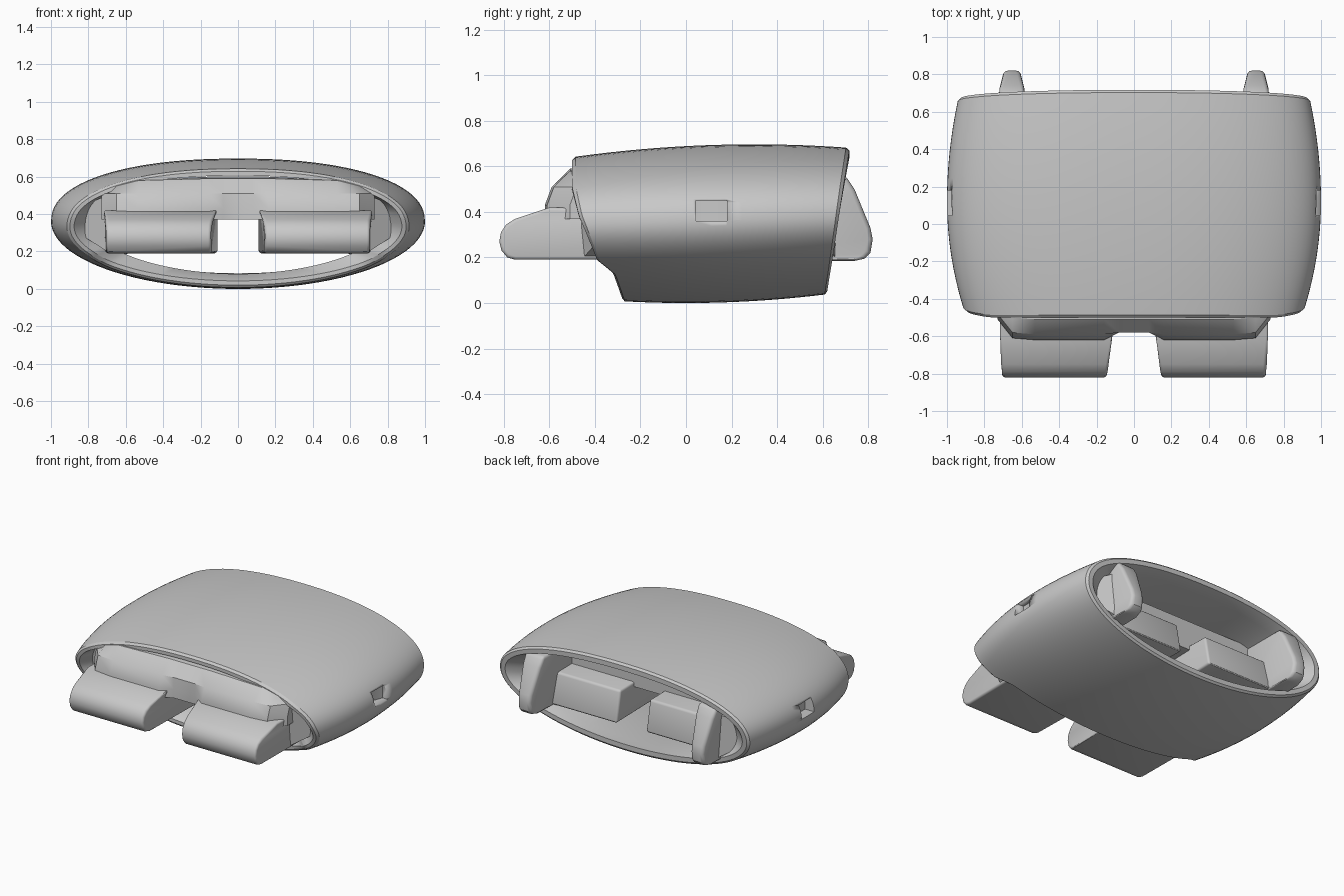
import bpy, bmesh, math

if "Cube" in bpy.data.objects:
    bpy.data.objects.remove(bpy.data.objects["Cube"])

grey = bpy.data.materials.new("warm_grey")
grey.use_nodes = True
grey.diffuse_color = (0.58, 0.58, 0.58, 1)
grey.node_tree.nodes["Principled BSDF"].inputs["Base Color"].default_value = (0.58, 0.58, 0.58, 1)


def finish(name, bm, bevel=0.0):
    bmesh.ops.recalc_face_normals(bm, faces=bm.faces)
    mesh = bpy.data.meshes.new(name)
    bm.to_mesh(mesh)
    bm.free()
    mesh.materials.append(grey)
    ob = bpy.data.objects.new(name, mesh)
    bpy.context.collection.objects.link(ob)
    bpy.ops.object.select_all(action='DESELECT')
    ob.select_set(True)
    bpy.context.view_layer.objects.active = ob
    if bevel:
        mod = ob.modifiers.new("soft_edges", 'BEVEL')
        mod.width, mod.segments, mod.limit_method = bevel, 3, 'ANGLE'
        mod.angle_limit = math.radians(40)
        bpy.ops.object.modifier_apply(modifier=mod.name)
    bpy.ops.object.shade_smooth_by_angle(angle=math.radians(32))
    return ob


def loft(bm, rings, cyclic=False):
    """Skin a list of equal rings with quads; cap the ends unless cyclic."""
    vs = [[bm.verts.new(p) for p in ring] for ring in rings]
    n = len(vs[0])
    for a, b in zip(vs, vs[1:] + vs[:1] if cyclic else vs[1:]):
        for i in range(n):
            j = (i + 1) % n
            bm.faces.new((a[i], a[j], b[j], b[i]))
    if not cyclic:
        bm.faces.new(vs[0])
        bm.faces.new(vs[-1])


def side_prism(name, profile, inner, outer, bevel=0.0):
    """Extrude a (y, z) profile across x; inner and outer give x from y."""
    bm = bmesh.new()
    loft(bm, [[(f(y), y, z) for y, z in profile] for f in (inner, outer)])
    return finish(name, bm, bevel)


def lookup(table, v):
    for (a, fa), (b, fb) in zip(table, table[1:]):
        if v <= b:
            return fa + (fb - fa) * max(0, (v - a) / (b - a))
    return table[-1][1]


def rounded(ang, power):
    """Unit superellipse point; power below 1 gives fuller shoulders."""
    c, s = math.cos(ang), math.sin(ang)
    return math.copysign(abs(c) ** power, c), math.copysign(abs(s) ** power, s)


# Outer shell: barrelled oval tube with raked ends and full upper shoulders
FRONT = [(0, -.28), (.12, -.32), (.18, -.39), (.4, -.47), (.55, -.5), (.7, -.5)]
BACK = [(0, .62), (.2, .65), (.5, .69), (.7, .718)]
SIDES, STEPS = 96, 16


def shell_point(t, ang, inset=0.0):
    c, s = rounded(ang, .9 if math.sin(ang) > 0 else 1)
    level = .36 + (.335 if s > 0 else .36) * s
    y0, y1 = lookup(FRONT, level), lookup(BACK, level)
    y = y0 + (y1 - y0) * t
    d = y - .12
    wide = 1 - (.27 if d < 0 else .2) * d * d - inset
    top = .697 - .088 * (y - .3) ** 2 - inset
    low = .1 * y * y + inset
    mid = (top + low) / 2 + .014
    return (wide * c, y, mid + (top - mid if s > 0 else mid - low) * s)


def tunnel_point(ang, y_shift, t):
    c, s = rounded(ang, .8 if math.sin(ang) > 0 else 1.05)
    return (.79 * c, shell_point(t, ang)[1] + y_shift, .36 + (.25 if s > 0 else .28) * s)


angles = [2 * math.pi * i / SIDES for i in range(SIDES)]
rings = [[shell_point(0, a, .012) for a in angles]]
rings += [[shell_point(.012 + .976 * k / STEPS, a) for a in angles] for k in range(STEPS + 1)]
rings += [[shell_point(1, a, .012) for a in angles],
          [shell_point(1, a, .045) for a in angles],
          [tunnel_point(a, -.08, 1) for a in angles],
          [tunnel_point(a, .08, 0) for a in angles],
          [shell_point(0, a, .035) for a in angles]]
bm = bmesh.new()
loft(bm, rings, cyclic=True)
shell = finish("shell", bm)

# Wedge-floored latch pocket in each side of the shell
for sx in (1, -1):
    plan = [(1.1, .045), (.93, .045), (.93, .09), (.965, .18), (1.1, .18)]
    bm = bmesh.new()
    loft(bm, [[(sx * x, y, z) for x, y in plan] for z in (.36, .45)])
    cutter = finish("pocket_cutter", bm)
    cutter.hide_render = True
    bpy.context.view_layer.objects.active = shell
    cut = shell.modifiers.new("pocket", 'BOOLEAN')
    cut.object, cut.operation, cut.solver = cutter, 'DIFFERENCE', 'EXACT'
    bpy.ops.object.modifier_apply(modifier=cut.name)
    bpy.data.objects.remove(cutter)

# Bridge: upper core with chamfered shoulders, stepped back at the centre notch
slope = [(-.44, .6), (-.51, .59), (-.59, .51), (-.62, .43), (-.62, .37), (.4, .37), (.4, .57)]
# Each station: x, setback of the front, height limit
half = [(.08, 0, .6), (.16, 0, .6), (.53, 0, .58), (.65, .01, .55), (.73, .11, .515)]
stations = [(-x, p, cap) for x, p, cap in reversed(half)] + half
bm = bmesh.new()
loft(bm, [[(x, max(y, -.58 if abs(x) < .1 else -.62) + (push if y < 0 else 0), min(z, cap))
           for y, z in slope] for x, push, cap in stations])
finish("bridge", bm)

pad_profile = [(-.6, .42), (-.75, .37), (-.79, .345), (-.813, .31), (-.82, .27),
               (-.81, .23), (-.785, .2), (-.75, .19), (.59, .19), (.55, .4)]
prong_profile = [(.25, .56), (.7, .56), (.74, .5), (.81, .33), (.82, .28),
                 (.81, .22), (.785, .195), (.74, .185), (.3, .185)]
for sx, side in ((1, "left"), (-1, "right")):
    # Long pad with a rounded nose and a flared inner edge
    side_prism(side + "_pad", pad_profile,
               lambda y: sx * (.11 + .035 * min(1, max(0, (-y - .6) / .2))),
               lambda y: sx * (.72 if y > -.65 else .705), .015)
    # Tapered rear prong
    side_prism(side + "_prong", prong_profile,
               lambda y: sx * (.58 + .03 * max(0, (y - .7) / .12)),
               lambda y: sx * (.725 - .03 * max(0, (y - .7) / .12)), .02)
    # Cheek filling the gap between pad, prong and shell wall, sloped at both ends
    bm = bmesh.new()
    loft(bm, [[(sx * x, front, low), (sx * x, front - .03, high), (sx * x, back, high), (sx * x, back, low)]
              for x, front, back, low, high in ((.7, -.45, .66, .2, .5), (.84, -.37, .58, .29, .44))])
    finish(side + "_cheek", bm)
